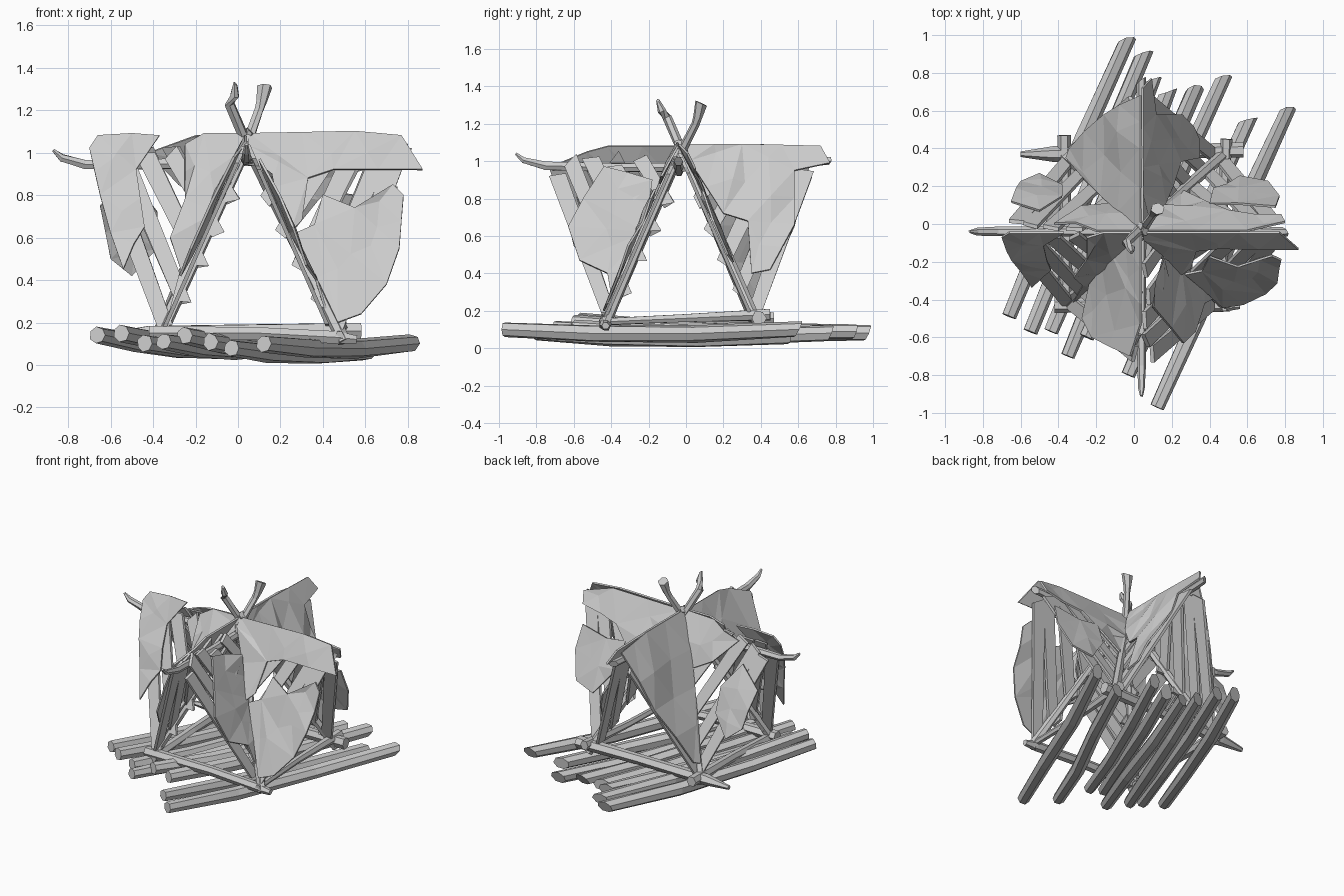
import bpy, bmesh, math, random
from mathutils import Vector

if "Cube" in bpy.data.objects:
    bpy.data.objects.remove(bpy.data.objects["Cube"])

random.seed(4)


def finish(bm, name):
    bmesh.ops.recalc_face_normals(bm, faces=bm.faces)
    me = bpy.data.meshes.new(name)
    bm.to_mesh(me)
    bm.free()
    ob = bpy.data.objects.new(name, me)
    bpy.context.collection.objects.link(ob)
    return ob


def stick(name, path, radii, sides=7, slash=0.0, jit=0.1):
    """Faceted tube along a path; slash cuts the far end at an angle."""
    bm = bmesh.new()
    pts = [Vector(p) for p in path]
    rings = []
    for i, p in enumerate(pts):
        d = (pts[min(i + 1, len(pts) - 1)] - pts[max(i - 1, 0)]).normalized()
        a = d.cross(Vector((0, 0, 1)))
        if a.length < 0.05:
            a = Vector((1, 0, 0))
        a.normalize()
        b = d.cross(a)
        turn = random.uniform(0, 1)
        ring = []
        for k in range(sides):
            t = 2 * math.pi * k / sides
            r = radii[i] * (1 + random.uniform(-jit, jit))
            v = p + (a * math.cos(t) + b * math.sin(t)) * r
            if i == len(pts) - 1:
                v += d * slash * math.cos(t + turn)
            ring.append(bm.verts.new(v))
        rings.append(ring)
    for r0, r1 in zip(rings, rings[1:]):
        for k in range(sides):
            n = (k + 1) % sides
            bm.faces.new((r0[k], r0[n], r1[n], r1[k]))
    bm.faces.new(rings[0])
    bm.faces.new(rings[-1])
    return finish(bm, name)


# Four sloping wall planes: (axis of ridge, side)
def on_wall(wall, u, z, off=0.0):
    axis, s = wall
    d = s * (max(0.0, 1.05 - z) * 0.44 + off)
    return Vector((u, -0.04 + d, z)) if axis == 'x' else Vector((0.04 + d, u, z))


XF, XB, YR, YL = ('x', -1), ('x', 1), ('y', 1), ('y', -1)
CORNERS = {'x': (-0.36, 0.48, 0.05), 'y': (-0.43, 0.38, -0.02)}

# Floor logs: near end, far end, near/far height
logs = [(-.66, -.49, -.04, .97, .14, .08), (-.55, -.57, .05, .90, .15, .09),
        (-.44, -.57, .1, .76, .10, .09), (-.35, -.70, .18, .70, .11, .08),
        (-.25, -.60, .32, .71, .14, .08), (-.13, -.60, .47, .77, .11, .08),
        (-.03, -.80, .60, .55, .08, .06), (.12, -.97, .81, .60, .10, .10)]
for i, (x0, y0, x1, y1, z0, z1) in enumerate(logs):
    path = []
    for t in (0, .3, .65, 1):
        w = random.uniform(-.012, .012) if 0 < t < 1 else 0
        path.append((x0 + (x1 - x0) * t + w, y0 + (y1 - y0) * t,
                     max(.05, z0 + (z1 - z0) * t - .025 * math.sin(math.pi * t))))
    stick(f"floor_log_{i}", path, [.04, .045, .047, .042], 7, .035)

# Sill beams on the logs
stick("sill_front", [(-.42, -.43, .15), (.1, -.43, .15), (.47, -.43, .13), (.56, -.43, .12)], [.04, .035, .033, .02], 6)
stick("sill_back", [(.58, .39, .16), (.1, .38, .16), (-.42, .37, .15), (-.6, .37, .14)], [.04, .036, .04, .015], 6)
stick("sill_right", [(.48, -.46, .14), (.47, 0, .16), (.49, .45, .18)], [.02, .024, .033], 6)
stick("sill_left", [(-.36, -.46, .13), (-.36, 0, .15), (-.37, .47, .16)], [.035, .03, .035], 6)

# Corner poles leaning to the crown
stick("pole_front_left", [(-.38, -.44, .11), (.03, -.05, 1.0), (.1, .05, 1.2), (.11, .065, 1.24), (.125, .08, 1.31)],
      [.03, .026, .022, .025, .034], 6, .01)
stick("pole_back_right", [(.5, .39, .11), (.06, 0, 1.0), (-.04, -.1, 1.23), (-.015, -.13, 1.27), (-.012, -.15, 1.325)],
      [.03, .026, .024, .022, .01], 6, .008)
stick("pole_front_right", [(.5, -.44, .11), (.27, -.24, .58), (.03, -.01, 1.1)], [.03, .026, .022], 6, .01)
stick("pole_back_left", [(-.38, .38, .11), (-.17, .18, .58), (.06, -.04, 1.1)], [.03, .026, .022], 6, .01)
stick("crown_knot", [(.05, -.07, .95), (.045, -.06, .99), (.045, -.06, 1.04)], [.02, .03, .02], 6)

# Horn-tipped ridge poles
stick("ridge_side", [(-.87, -.04, 1.012), (-.83, -.04, .975), (-.72, -.04, .945), (-.4, -.04, .945), (.2, -.04, .97), (.8, -.04, 1.0)],
      [.008, .02, .025, .026, .028, .025], 6, .02)
stick("ridge_front", [(.04, -.91, 1.04), (.04, -.87, 1.005), (.04, -.75, .975), (.04, -.35, .965), (.04, .2, .97), (.04, .76, 1.0)],
      [.008, .018, .024, .026, .028, .025], 6, .02)


# Wall planks from ridge down to corner poles
def plank(name, wall, top, bot, w, off):
    d = (Vector(bot) - Vector(top)).normalized()
    n = Vector((-d.y, d.x)) * w / 2
    j = random.uniform(-.02, .02)
    quad = [Vector(top) + n + d * j, Vector(top) - n - d * j,
            Vector(bot) - n * .8 - d * j, Vector(bot) + n * .8 + d * .02]
    bm = bmesh.new()
    a = [bm.verts.new(on_wall(wall, q.x, q.y, off)) for q in quad]
    b = [bm.verts.new(on_wall(wall, q.x, q.y, off - .02)) for q in quad]
    bm.faces.new(a)
    bm.faces.new(b[::-1])
    for k in range(4):
        n2 = (k + 1) % 4
        bm.faces.new((a[k], b[k], b[n2], a[n2]))
    finish(bm, name)


for wi, wall in enumerate((XF, XB, YR, YL)):
    lo, hi, mid = CORNERS[wall[0]]
    for side, base in ((-1, lo), (1, hi)):
        for k, (t, lean, w) in enumerate([(.03, .27, .09), (.2, .27, .085), (.39, .24, .09), (.57, .19, .08), (.74, .12, .08)]):
            ub, zb = base + (mid - base) * t, .17 + .88 * t
            ut = ub + side * lean
            zt = (.95 if k == 0 else 1.0) + random.uniform(-.03, .03)
            ov = .05 if k else 0.0
            dirv = Vector((ub - ut, zb - zt)).normalized() * ov
            plank(f"plank_{wi}_{k}_{side}", wall, (ut, zt), (ub + dirv.x, zb + dirv.y), w, .012)


# Torn hide sheets, faceted and creased, meeting along the ridge
def hide(name, wall, outline):
    bm = bmesh.new()
    bm.faces.new([bm.verts.new((u, z, 0)) for u, z in outline])
    bmesh.ops.triangulate(bm, faces=bm.faces[:])
    long_edges = [e for e in bm.edges if e.calc_length() > .22]
    bmesh.ops.subdivide_edges(bm, edges=long_edges, cuts=1)
    bmesh.ops.triangulate(bm, faces=bm.faces[:])
    for v in bm.verts:
        u, z = v.co.x, v.co.y
        off = .004 if z > 1.04 else .025 + random.uniform(-.01, .025)
        v.co = on_wall(wall, u, z, off)
    ob = finish(bm, name)
    m = ob.modifiers.new("thickness", 'SOLIDIFY')
    m.thickness = .012
    m.offset = 0


hide("hide_front_west", XF, [(-.7, 1.02), (-.66, 1.08), (-.5, 1.09), (-.37, 1.08), (-.48, .92), (-.44, .65),
                             (-.49, .57), (-.54, .45), (-.6, .62), (-.65, .8)])
hide("hide_front_crown", XF, [(-.16, 1.09), (.05, 1.09), (.05, 1.03), (-.1, .72), (-.33, .22), (-.27, .45),
                              (-.32, .6), (-.25, .78), (-.25, 1.04)])
hide("hide_front_ridge", XF, [(.05, 1.09), (.55, 1.1), (.77, 1.08), (.87, .92), (.45, .92), (.33, .88),
                              (.3, .68), (.25, .63), (.05, 1.03)])
hide("hide_front_leaf", XF, [(.27, .62), (.36, .66), (.4, .8), (.55, .74), (.73, .85), (.78, .8), (.76, .55),
                             (.7, .38), (.58, .24), (.47, .2)])
hide("hide_right_leaf", YR, [(-.44, .97), (-.55, .8), (-.63, .65), (-.57, .47), (-.42, .4), (-.39, .22),
                             (-.22, .62), (-.18, .9), (-.3, .76)])
hide("hide_right_ridge", YR, [(.0, 1.09), (.3, 1.09), (.72, 1.08), (.77, .99), (.58, .95), (.58, .66), (.45, .42),
                              (.35, .4), (.33, .68), (.2, .72), (.02, 1.0)])
hide("hide_left_front", YL, [(-.05, 1.08), (-.42, 1.08), (-.53, 1.05), (-.7, .98), (-.6, .55), (-.5, .42), (-.32, .5), (-.15, .8)])
hide("hide_left_back", YL, [(-.02, 1.09), (.4, 1.09), (.68, 1.05), (.58, .65), (.4, .26), (.35, .24), (.15, .66)])
hide("hide_back_ridge", XB, [(.05, 1.08), (.6, 1.09), (.8, 1.04), (.78, .96), (.5, .9), (.38, .78), (.25, .62), (.12, .82)])
hide("hide_back_leaf_east", XB, [(.4, .82), (.55, .8), (.75, .84), (.77, .68), (.71, .5), (.56, .46), (.42, .64)])
hide("hide_back_crown", XB, [(.05, 1.09), (-.2, 1.08), (-.42, 1.0), (-.28, .85), (-.1, .75)])
hide("hide_back_leaf_west", XB, [(-.65, .75), (-.6, .5), (-.5, .42), (-.38, .55), (-.38, .72), (-.5, .88)])
